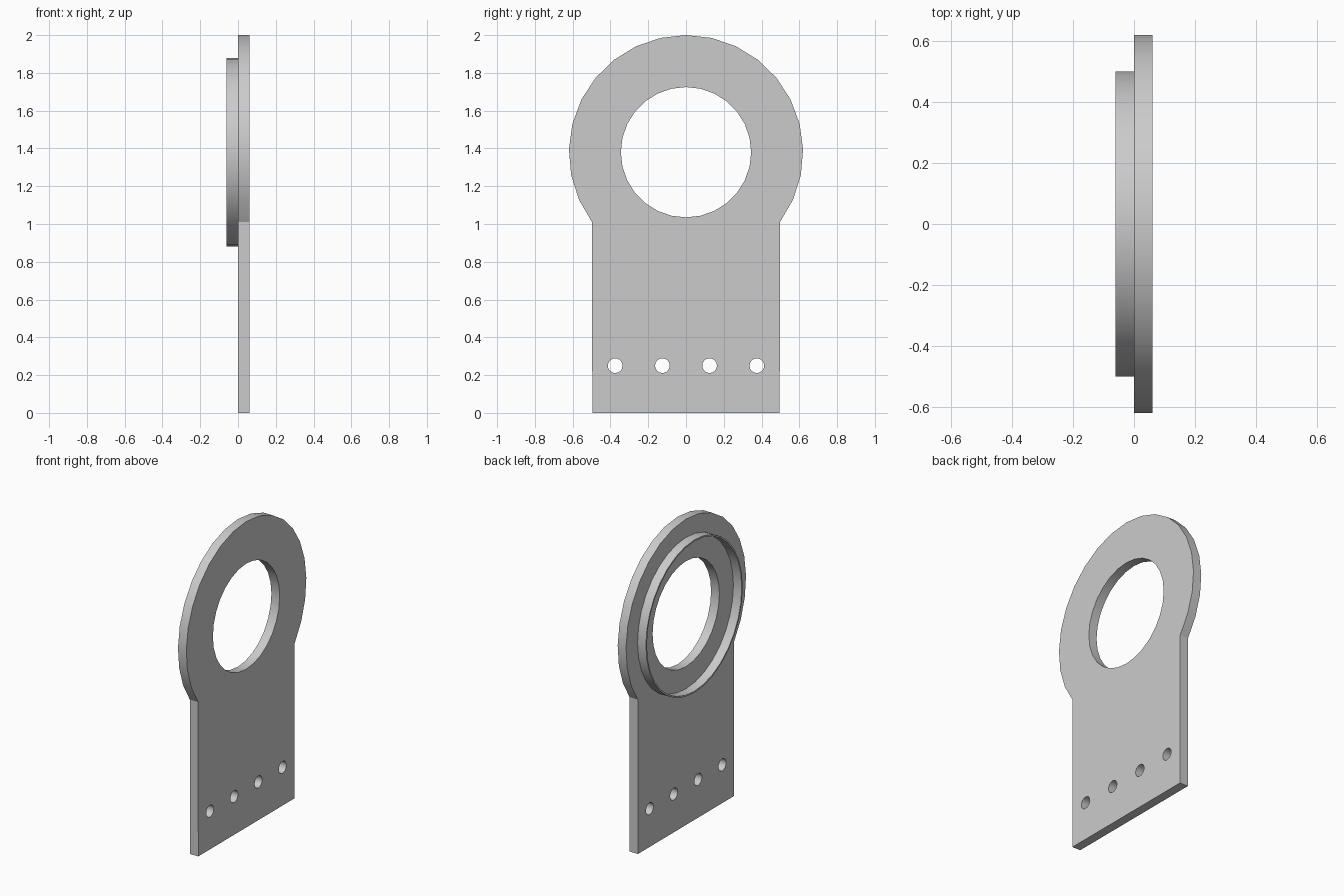
import bpy, bmesh
from math import sin, cos, pi, asin
from mathutils import Matrix

cube = bpy.data.objects.get("Cube")
if cube:
    bpy.data.objects.remove(cube, do_unlink=True)

grey = bpy.data.materials.new("plain grey")
grey.use_nodes = True
grey.diffuse_color = (0.6, 0.6, 0.6, 1)
grey.node_tree.nodes["Principled BSDF"].inputs["Base Color"].default_value = (0.6, 0.6, 0.6, 1)

CENTRE_Z = 1.38
HEAD_R = 0.62
THICK = 0.06


def arc(y, z, r, steps, start=0.0, sweep=2 * pi):
    """Points along an arc; a full circle leaves out the repeated end point."""
    count = steps if sweep == 2 * pi else steps + 1
    return [(y + r * cos(start + sweep * i / steps),
             z + r * sin(start + sweep * i / steps)) for i in range(count)]


def slab(name, outlines, x_mid):
    """Extrude closed (y, z) outlines along x; inner outlines become holes."""
    curve = bpy.data.curves.new(name, 'CURVE')
    curve.dimensions = '2D'
    curve.fill_mode = 'BOTH'
    curve.extrude = THICK / 2
    for points in outlines:
        spline = curve.splines.new('POLY')
        spline.points.add(len(points) - 1)
        for p, (y, z) in zip(spline.points, points):
            p.co = (y, z, 0, 1)
        spline.use_cyclic_u = True
    obj = bpy.data.objects.new(name, curve)
    bpy.context.collection.objects.link(obj)
    bpy.ops.object.select_all(action='DESELECT')
    obj.select_set(True)
    bpy.context.view_layer.objects.active = obj
    bpy.ops.object.convert(target='MESH')
    obj = bpy.context.view_layer.objects.active

    # Stand the outline up: local x, y, z become world y, z, x
    mesh = obj.data
    mesh.transform(Matrix(((0, 0, 1, x_mid), (1, 0, 0, 0), (0, 1, 0, 0), (0, 0, 0, 1))))
    bm = bmesh.new()
    bm.from_mesh(mesh)
    bmesh.ops.remove_doubles(bm, verts=bm.verts, dist=0.0005)
    bmesh.ops.recalc_face_normals(bm, faces=bm.faces)
    bm.to_mesh(mesh)
    bm.free()
    mesh.materials.clear()
    mesh.materials.append(grey)
    bpy.ops.object.shade_smooth_by_angle(angle=pi / 6)
    return obj


# Plate: straight tongue running into a round head, with a bore and four bolt holes
neck = asin((1.01 - CENTRE_Z) / HEAD_R)
outline = [(-0.496, 0), (0.496, 0)] + arc(0, CENTRE_Z, HEAD_R, 20, neck, pi - 2 * neck)
bore = arc(0, CENTRE_Z, 0.345, 28)
bolt_holes = [arc(y, 0.25, 0.039, 16) for y in (-0.375, -0.125, 0.125, 0.375)]
slab("mounting_plate", [outline, bore] + bolt_holes, THICK / 2)

# Thin raised rim around the bore
slab("raised_rim", [arc(0, CENTRE_Z, 0.5, 32), arc(0, CENTRE_Z, 0.49, 32)], -THICK / 2)
